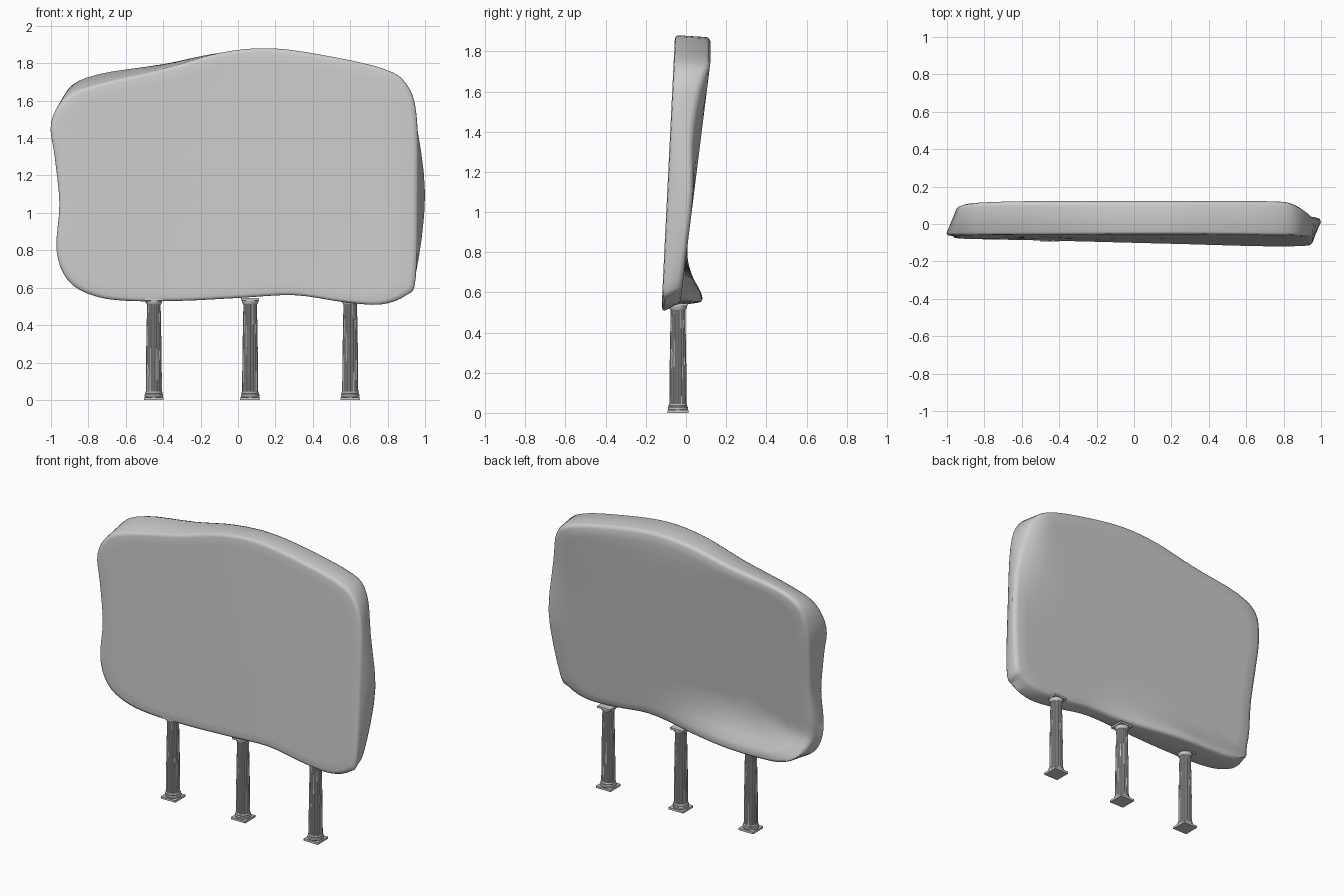
import bpy, bmesh, math
from mathutils import Vector

if "Cube" in bpy.data.objects:
    bpy.data.objects.remove(bpy.data.objects["Cube"])

stone = bpy.data.materials.new("light_grey_stone")
stone.diffuse_color = (0.6, 0.6, 0.6, 1)
stone.use_nodes = True
stone.node_tree.nodes["Principled BSDF"].inputs["Base Color"].default_value = stone.diffuse_color


def finish(bm, name, angle):
    bmesh.ops.recalc_face_normals(bm, faces=bm.faces)
    me = bpy.data.meshes.new(name)
    bm.to_mesh(me)
    bm.free()
    ob = bpy.data.objects.new(name, me)
    bpy.context.collection.objects.link(ob)
    me.materials.append(stone)
    bpy.ops.object.select_all(action='DESELECT')
    ob.select_set(True)
    bpy.context.view_layer.objects.active = ob
    bpy.ops.object.shade_smooth_by_angle(angle=math.radians(angle))
    return ob


def step(t):
    t = max(0, min(1, t))
    return t * t * (3 - 2 * t)


# Slab: front rim x, z and the offset of the back rim from it
rim = [(-.6, .53, 0, .02), (-.78, .56, .01, .01), (-.91, .64, .02, .01), (-.97, .8, .03, 0),
       (-.955, 1.05, .02, 0), (-.98, 1.3, .03, 0), (-1, 1.48, .045, .02), (-.92, 1.62, .01, .04),
       (-.75, 1.69, 0, .05), (-.4, 1.77, 0, .025), (-.1, 1.855, 0, 0), (.18, 1.88, 0, -.01),
       (.5, 1.835, 0, -.01), (.78, 1.77, -.01, -.01), (.9, 1.69, -.01, -.01), (.955, 1.52, -.01, 0),
       (.96, 1.1, .04, 0), (.95, .65, 0, .02), (.9, .56, -.01, .03), (.76, .51, 0, .03),
       (.55, .525, 0, .02), (.3, .56, 0, .01), (0, .545, 0, .01), (-.3, .53, 0, .02)]


def smooth_loop(pts, sub=4):
    out, n = [], len(pts)
    for i in range(n):
        a, b, c, d = (Vector(pts[(i + k) % n]) for k in (-1, 0, 1, 2))
        for s in range(sub):
            t = s / sub
            out.append(.5 * (2 * b + (c - a) * t + (2 * a - 5 * b + 4 * c - d) * t * t
                             + (3 * b - a - 3 * c + d) * t ** 3))
    return out


def front_y(x, z):
    right = step((x + 1) / 2)
    return -.055 - .02 * (1.88 - z) - .04 * right * max(0, (1.88 - z) / 1.37)


def back_y(x, z):
    flare = .11 * step((.77 - z) / .22) * step((.35 - x) / .8)
    corner = .05 * step((x - .8) / .2) * step((z - 1) / .5)
    return min(.122, .122 - .125 * (1.75 - z)) + flare - corner


loop = smooth_loop([Vector(p) for p in rim])
fr = [(p[0], p[1]) for p in loop]
bk = [(p[0] + p[2], p[1] + p[3]) for p in loop]
cx, cz = 0, 1.15


def ring(outline, s, yfun, lift):
    out = []
    for x, z in outline:
        x, z = cx + (x - cx) * s, cz + (z - cz) * s
        out.append((x, yfun(x, z) + lift, z))
    return out


rings = [ring(fr, s, front_y, 0) for s in (.25, .5, .75, .9, .97)]
rings.append(ring(fr, .993, front_y, .004))
rings.append(ring(fr, 1, front_y, .015))
rings.append(ring(bk, 1, back_y, -.025))
rings.append(ring(bk, .993, back_y, -.008))
rings += [ring(bk, s, back_y, 0) for s in (.97, .9, .82, .65, .45, .2)]
bm = bmesh.new()
rows = [[bm.verts.new(p) for p in r] for r in rings]
n = len(loop)
for a, b in zip(rows, rows[1:]):
    for i in range(n):
        j = (i + 1) % n
        bm.faces.new((a[i], a[j], b[j], b[i]))
for row, f in ((rows[0], front_y), (rows[-1], back_y)):
    c = bm.verts.new((cx, f(cx, cz), cz))
    for i in range(n):
        bm.faces.new((row[i], row[(i + 1) % n], c))
finish(bm, "stone_slab", 60)


# Fluted columns with square base and cap
def block(bm, half, z0, z1):
    r = bmesh.ops.create_cube(bm, size=1)
    for v in r['verts']:
        v.co = (v.co.x * 2 * half, v.co.y * 2 * half, (z0 + z1) / 2 + v.co.z * (z1 - z0))


def lathe(bm, profile, count, flute=0):
    rows = []
    for r, z in profile:
        row = []
        for i in range(count):
            a = 2 * math.pi * i / count
            q = r * (1 - flute * (i % 4 in (1, 2)))
            row.append(bm.verts.new((q * math.cos(a), q * math.sin(a), z)))
        rows.append(row)
    for a, b in zip(rows, rows[1:]):
        for i in range(count):
            j = (i + 1) % count
            bm.faces.new((a[i], a[j], b[j], b[i]))
    bm.faces.new(rows[0])
    bm.faces.new(rows[-1])


for name, x in (("left", -.45), ("middle", .065), ("right", .6)):
    bm = bmesh.new()
    block(bm, .053, 0, .014)
    lathe(bm, [(.046, .014), (.05, .02), (.05, .027), (.045, .032), (.047, .038), (.043, .045)], 24)
    lathe(bm, [(.043, .04), (.042, .2), (.039, .38), (.036, .52)], 64, .09)
    lathe(bm, [(.037, .51), (.043, .52), (.045, .532)], 24)
    block(bm, .048, .532, .545)
    ob = finish(bm, name + "_column", 30)
    ob.location = (x, -.04, 0)
